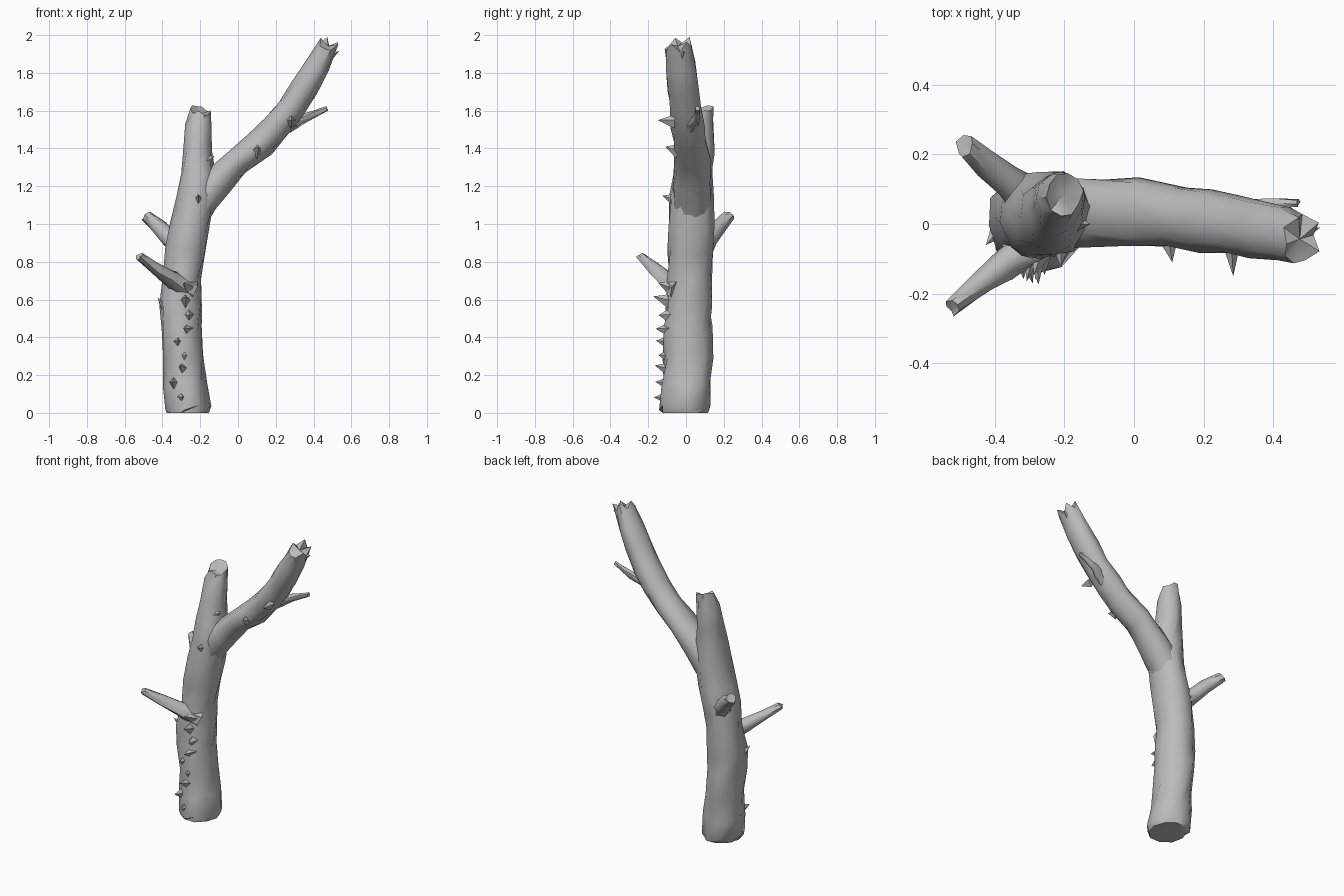
import bpy
import bmesh
import math
import random
from mathutils import Vector

random.seed(4)
if "Cube" in bpy.data.objects:
    bpy.data.objects.remove(bpy.data.objects["Cube"])

bark = bpy.data.materials.new("grey bark")
bark.use_nodes = True
COLOUR = (0.5, 0.5, 0.5, 1)
bark.diffuse_color = COLOUR
bark.node_tree.nodes["Principled BSDF"].inputs["Base Color"].default_value = COLOUR


def finish(bm, name, angle):
    """Turn a bmesh into a shaded bark object."""
    bmesh.ops.recalc_face_normals(bm, faces=bm.faces)
    mesh = bpy.data.meshes.new(name)
    bm.to_mesh(mesh)
    bm.free()
    mesh.materials.append(bark)
    obj = bpy.data.objects.new(name, mesh)
    bpy.context.collection.objects.link(obj)
    bpy.ops.object.select_all(action="DESELECT")
    obj.select_set(True)
    bpy.context.view_layer.objects.active = obj
    bpy.ops.object.shade_smooth_by_angle(angle=math.radians(angle))
    return obj


def limb(name, keys, sides=10, rough=0.07, jag=0.0):
    """Skin a path of (x, y, z, radius across, radius in depth)."""
    bm = bmesh.new()
    pts = [Vector(k[:3]) for k in keys]
    rings = []
    for i, (p, k) in enumerate(zip(pts, keys)):
        t = (pts[min(i + 1, len(pts) - 1)] - pts[max(i - 1, 0)]).normalized()
        if p.z == 0:
            t = Vector((0, 0, 1))
        depth = Vector((0, 1, 0))
        depth = (depth - t * depth.dot(t)).normalized()
        across = depth.cross(t)
        ring = []
        for s in range(sides):
            a = math.tau * (s + 0.25 * (i % 2)) / sides
            r = 1 + random.uniform(-rough, rough)
            v = p + across * math.cos(a) * k[3] * r + depth * math.sin(a) * k[4] * r
            if i == len(pts) - 1:
                v += t * random.uniform(-jag, jag)
            elif 0 < i:
                v += t * random.uniform(-0.015, 0.015)
            ring.append(bm.verts.new(v))
        rings.append(ring)
    for lo, hi in zip(rings, rings[1:]):
        for s in range(sides):
            n = (s + 1) % sides
            bm.faces.new((lo[s], lo[n], hi[n]))
            bm.faces.new((lo[s], hi[n], hi[s]))
    bm.faces.new(rings[0][::-1])
    # broken end, hollowed slightly
    t = (pts[-1] - pts[-2]).normalized()
    tip = bm.verts.new(pts[-1] - t * jag * 0.5)
    for s in range(sides):
        bm.faces.new((rings[-1][s], rings[-1][(s + 1) % sides], tip))
    return finish(bm, name, 50)


def splinter(name, base, tip, width, height):
    """A loose chip of bark, wide at its root and pointed at its tip."""
    bm = bmesh.new()
    base, tip = Vector(base), Vector(tip)
    side = (tip - base).cross(Vector((0, 0, 1))).normalized() * width
    up = Vector((0, 0, height))
    root = [bm.verts.new(base + o) for o in (side, up, -side, -up * 1.5)]
    point = bm.verts.new(tip)
    for i in range(4):
        bm.faces.new((root[i], root[(i + 1) % 4], point))
    bm.faces.new(root[::-1])
    return finish(bm, name, 25)


# Main trunk, ending in a broken stub
limb("trunk", [
    (-0.265, 0, 0, 0.115, 0.125),
    (-0.265, 0, 0.03, 0.125, 0.137),
    (-0.28, 0, 0.15, 0.118, 0.13),
    (-0.29, 0.01, 0.3, 0.11, 0.128),
    (-0.3, 0.01, 0.45, 0.112, 0.13),
    (-0.305, 0.015, 0.58, 0.116, 0.128),
    (-0.295, 0.02, 0.72, 0.107, 0.12),
    (-0.275, 0.025, 0.86, 0.107, 0.125),
    (-0.25, 0.03, 1.0, 0.102, 0.122),
    (-0.22, 0.03, 1.14, 0.102, 0.115),
    (-0.215, 0.04, 1.27, 0.09, 0.105),
    (-0.215, 0.06, 1.4, 0.075, 0.09),
    (-0.21, 0.075, 1.52, 0.072, 0.072),
    (-0.2, 0.085, 1.6, 0.052, 0.06),
], jag=0.035)

# Long limb leaning to the left
limb("main_branch", [
    (-0.25, 0.03, 0.98, 0.06, 0.08),
    (-0.19, 0.035, 1.12, 0.088, 0.105),
    (-0.11, 0.035, 1.225, 0.085, 0.1),
    (0.0, 0.035, 1.335, 0.075, 0.098),
    (0.12, 0.02, 1.425, 0.077, 0.093),
    (0.2, 0.01, 1.51, 0.075, 0.09),
    (0.28, 0.0, 1.61, 0.075, 0.088),
    (0.35, -0.015, 1.72, 0.07, 0.085),
    (0.42, -0.03, 1.835, 0.066, 0.08),
    (0.483, -0.045, 1.955, 0.052, 0.07),
], jag=0.03)

# Side twigs
limb("front_twig", [
    (-0.26, -0.03, 0.65, 0.07, 0.07),
    (-0.36, -0.11, 0.71, 0.042, 0.045),
    (-0.44, -0.17, 0.765, 0.033, 0.035),
    (-0.522, -0.24, 0.83, 0.022, 0.024),
], sides=7, jag=0.01)
limb("back_twig", [
    (-0.27, 0.05, 0.84, 0.08, 0.08),
    (-0.36, 0.12, 0.92, 0.05, 0.05),
    (-0.42, 0.17, 0.985, 0.041, 0.042),
    (-0.487, 0.225, 1.045, 0.032, 0.034),
], sides=7, jag=0.018)
limb("upper_twig", [
    (0.26, 0.02, 1.52, 0.04, 0.04),
    (0.34, 0.055, 1.555, 0.026, 0.022),
    (0.41, 0.06, 1.585, 0.02, 0.016),
    (0.472, 0.06, 1.612, 0.014, 0.011),
], sides=6, jag=0.008)

# Rows of peeling bark up the front of the trunk
for i in range(9):
    z = 0.09 + 0.072 * i
    x = -0.3 + random.uniform(-0.055, 0.05)
    splinter(f"bark_chip_{i + 1}", (x, -0.08, z),
             (x + random.uniform(-0.03, 0.03), random.uniform(-0.175, -0.145),
              z + random.uniform(-0.01, 0.03)), 0.03, 0.035)

# Lifted bark on the upper trunk, side and underside of the limb
for name, base, tip in (
    ("trunk_chip", (-0.21, -0.06, 1.13), (-0.21, -0.125, 1.15)),
    ("side_chip", (-0.39, -0.02, 0.55), (-0.425, -0.06, 0.61)),
    ("crotch_chip", (-0.17, 0.0, 1.33), (-0.125, 0.0, 1.36)),
    ("limb_chip_low", (0.1, -0.05, 1.39), (0.11, -0.11, 1.41)),
    ("limb_chip_high", (0.28, -0.06, 1.55), (0.285, -0.15, 1.55)),
    ("limb_end_chip", (0.47, -0.03, 1.88), (0.535, -0.01, 1.915)),
):
    splinter(name, base, tip, 0.025, 0.03)
